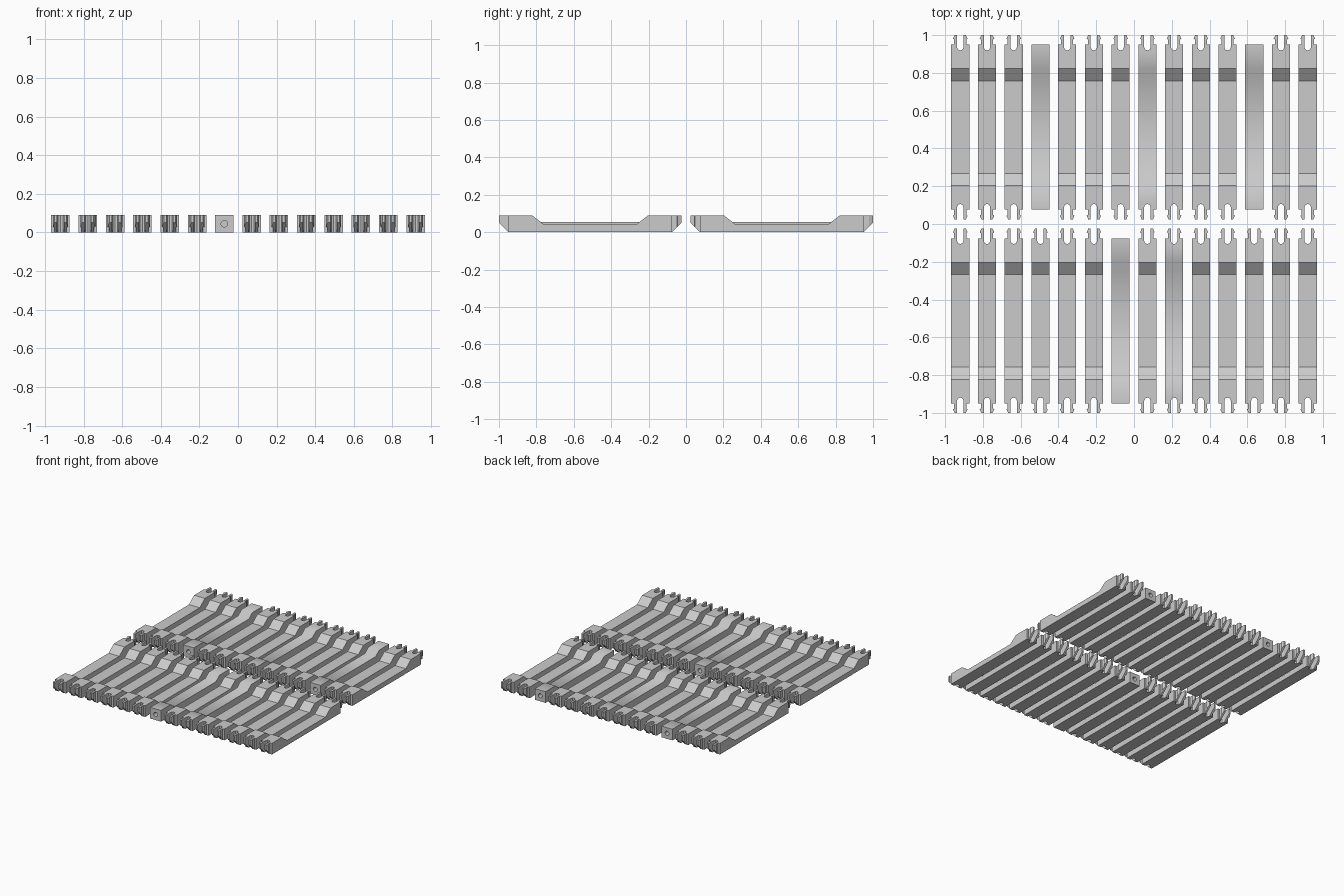
import bpy
import bmesh
from math import radians
from mathutils import Matrix

cube = bpy.data.objects.get("Cube")
if cube:
    bpy.data.objects.remove(cube, do_unlink=True)

COLUMNS, PITCH, HALF_W = 14, 0.1415, 0.048
HEIGHT, ROW_Y = 0.09, 0.5125
PLAIN = {(0, 6), (1, 3), (1, 11)}      # bars with a socket instead of claws
SHALLOW = {(0, 8), (1, 7)}             # bars with a soft, shallower dip

grey = bpy.data.materials.new("light_grey")
grey.use_nodes = True
grey.diffuse_color = (0.6, 0.6, 0.6, 1)
grey.node_tree.nodes["Principled BSDF"].inputs["Base Color"].default_value = (0.6, 0.6, 0.6, 1)


def prism(bm, points, direction):
    """Extrude a closed outline along a direction."""
    face = bm.faces.new([bm.verts.new(p) for p in points])
    result = bmesh.ops.extrude_face_region(bm, geom=[face])
    verts = [g for g in result["geom"] if isinstance(g, bmesh.types.BMVert)]
    bmesh.ops.translate(bm, verts=verts, vec=direction)


def add_body(bm, end, floor):
    """Side profile with raised ends and a sloping dip."""
    foot = 0.31 - 1.3 * (HEIGHT - floor)
    right = [(end, 0), (end, HEIGHT), (0.31, HEIGHT), (foot, floor)]
    outline = right + [(-y, z) for y, z in reversed(right)]
    prism(bm, [(-HALF_W, y, z) for y, z in outline], (2 * HALF_W, 0, 0))


def add_claws(bm, start):
    """Two barbed prongs around a rounded slot, undercut, on both ends."""
    half = [(HALF_W, start), (HALF_W, 0.437), (0.032, 0.437), (0.032, 0.465),
            (0.039, 0.467), (0.030, 0.4875), (0.017, 0.4875),
            (0.017, 0.423), (0.012, 0.411), (0, 0.406)]
    outline = half + [(-x, y) for x, y in reversed(half[:-1])]
    head = bmesh.new()
    prism(head, [(x, y, 0) for x, y in outline], (0, 0, HEIGHT))
    bmesh.ops.bisect_plane(head, geom=head.verts[:] + head.edges[:] + head.faces[:],
                           plane_co=(0, 0.437, 0), plane_no=(0, 1, -1), clear_outer=True)
    bmesh.ops.holes_fill(head, edges=[e for e in head.edges if e.is_boundary])
    mesh = bpy.data.meshes.new("claw_head")
    head.to_mesh(mesh)
    head.free()
    bm.from_mesh(mesh)
    first = len(bm.verts)
    bm.from_mesh(mesh)
    bm.verts.ensure_lookup_table()
    bmesh.ops.rotate(bm, verts=bm.verts[first:], cent=(0, 0, 0), matrix=Matrix.Rotation(radians(180), 3, "Z"))
    bpy.data.meshes.remove(mesh)


def finish(bm, name):
    bmesh.ops.recalc_face_normals(bm, faces=bm.faces[:])
    mesh = bpy.data.meshes.new(name)
    bm.to_mesh(mesh)
    bm.free()
    mesh.materials.append(grey)
    obj = bpy.data.objects.new(name, mesh)
    bpy.context.collection.objects.link(obj)
    return obj


def drill_sockets(bar, end):
    """Shallow round socket in each end face."""
    bm = bmesh.new()
    for side in (-1, 1):
        place = Matrix.Translation((0, side * end, HEIGHT / 2)) @ Matrix.Rotation(radians(90), 4, "X")
        bmesh.ops.create_cone(bm, cap_ends=True, segments=24, radius1=0.017,
                              radius2=0.017, depth=0.1, matrix=place)
    cutter = finish(bm, "socket_cutter")
    cutter.hide_render = True
    mod = bar.modifiers.new("sockets", "BOOLEAN")
    mod.operation, mod.object, mod.solver = "DIFFERENCE", cutter, "EXACT"
    bpy.context.view_layer.objects.active = bar
    bpy.ops.object.modifier_apply(modifier=mod.name)
    bpy.data.objects.remove(cutter, do_unlink=True)


def smooth(obj, angle):
    bpy.ops.object.select_all(action="DESELECT")
    obj.select_set(True)
    bpy.context.view_layer.objects.active = obj
    bpy.ops.object.shade_smooth_by_angle(angle=radians(angle))


# Two rows of bars
for row, side in enumerate((-1, 1)):
    for col in range(COLUMNS):
        key = (row, col)
        bm = bmesh.new()
        if key in PLAIN:
            add_body(bm, 0.437, 0.055)
            bar = finish(bm, "socket_bar")
            drill_sockets(bar, 0.437)
            smooth(bar, 42)
        else:
            add_body(bm, 0.4, 0.055 if key in SHALLOW else 0.04)
            add_claws(bm, 0.4)
            bar = finish(bm, "shallow_claw_bar" if key in SHALLOW else "claw_bar")
            if key in SHALLOW:
                smooth(bar, 42)
        bar.location = ((col - (COLUMNS - 1) / 2) * PITCH, side * ROW_Y, 0)
